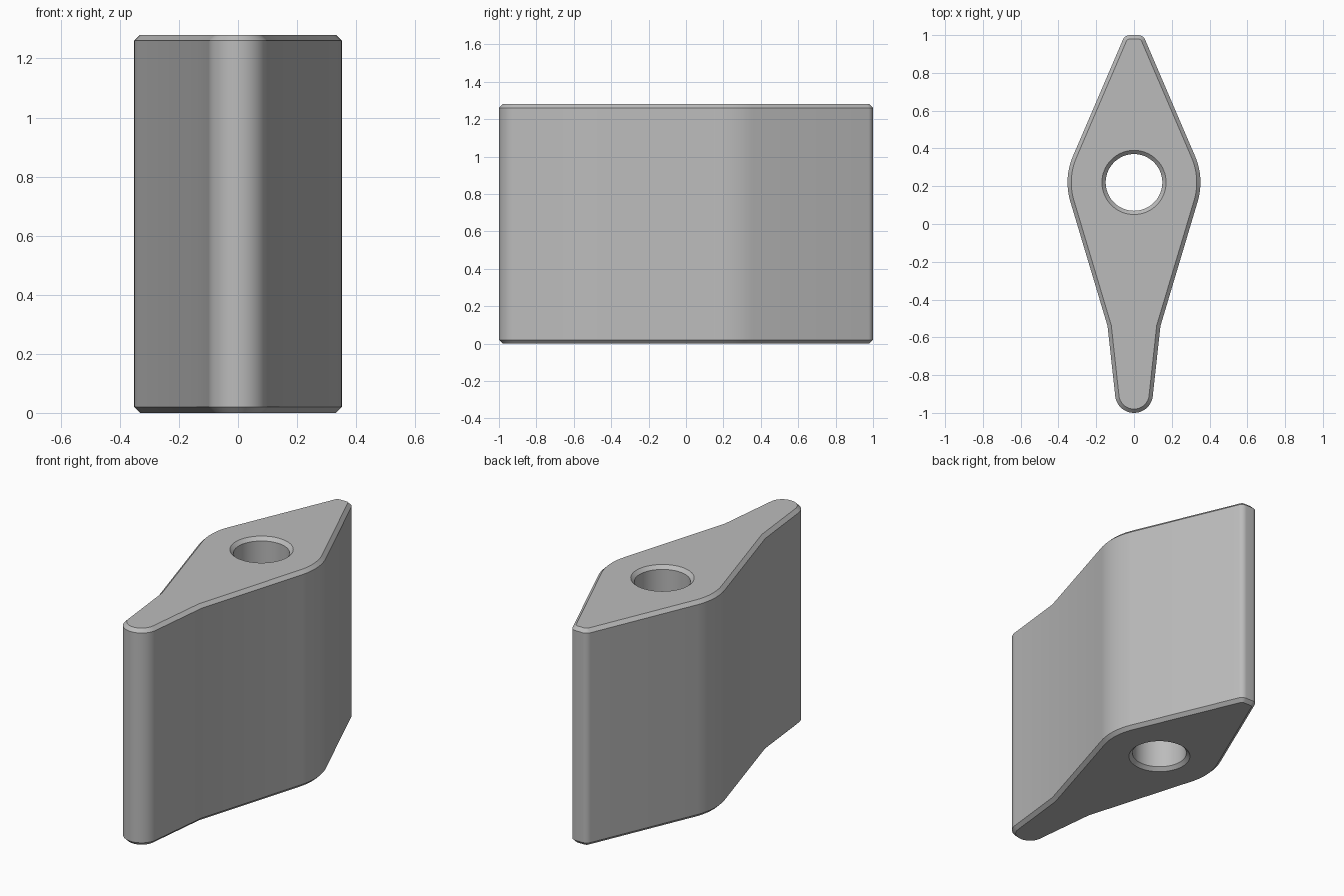
import bpy, bmesh
from math import sin, cos, radians, tau
from mathutils import Vector

cube = bpy.data.objects.get("Cube")
if cube:
    bpy.data.objects.remove(cube, do_unlink=True)

HEIGHT, CHAMFER = 1.28, 0.02
HOLE_Y, HOLE_R, HOLE_SEGMENTS = 0.22, 0.15, 64


def arc(cx, cy, r, start, end, steps):
    angles = [radians(start + (end - start) * i / steps) for i in range(steps + 1)]
    return [Vector((cx + r * cos(a), cy + r * sin(a))) for a in angles]


def inset(points, distance):
    """Move a counter-clockwise outline inwards with mitred corners."""
    result = []
    for i, p in enumerate(points):
        a = (p - points[i - 1]).normalized()
        b = (points[(i + 1) % len(points)] - p).normalized()
        na, nb = Vector((-a.y, a.x)), Vector((-b.y, b.x))
        result.append(p + (na + nb) * distance / (1 + na.dot(nb)))
    return result


def add_wall(bm, layers):
    """Bridge stacked outlines and return the bottom and top edge loops."""
    rings = [[bm.verts.new((p.x, p.y, z)) for p in pts] for pts, z in layers]
    n = len(rings[0])
    for low, high in zip(rings, rings[1:]):
        for i in range(n):
            j = (i + 1) % n
            bm.faces.new((low[i], low[j], high[j], high[i]))
    return [[bm.edges.get((r[i - 1], r[i])) for i in range(n)]
            for r in (rings[0], rings[-1])]


def chamfered(inner, outer):
    return [(inner, 0), (outer, CHAMFER), (outer, HEIGHT - CHAMFER), (inner, HEIGHT)]


# Half outline: rounded nose, waist, broad shoulder, narrow tail
half = arc(0, -0.9, 0.1, -90, -6.6, 14)
half.append(Vector((0.14, -0.54)))
half += arc(0, 0.22, 0.352, -16.5, 23.3, 12)
half += arc(0.022, 0.96, 0.04, 23.3, 90, 8)
outline = half + [Vector((-p.x, p.y)) for p in reversed(half[1:])]

# Bored hole
hole, hole_rim = [arc(0, HOLE_Y, r, 0, 360, HOLE_SEGMENTS)[:-1]
                  for r in (HOLE_R, HOLE_R + CHAMFER)]

bm = bmesh.new()
outer_loops = add_wall(bm, chamfered(inset(outline, CHAMFER), outline))
hole_loops = add_wall(bm, chamfered(hole_rim, hole))
for outer, inner in zip(outer_loops, hole_loops):
    bmesh.ops.triangle_fill(bm, edges=outer + inner, use_beauty=True)
bmesh.ops.recalc_face_normals(bm, faces=bm.faces)

mesh = bpy.data.meshes.new("bored_block")
bm.to_mesh(mesh)
bm.free()
block = bpy.data.objects.new("bored_block", mesh)
bpy.context.collection.objects.link(block)

# Plain grey finish
grey = bpy.data.materials.new("light grey")
grey.use_nodes = True
colour = (0.5, 0.5, 0.5, 1)
grey.diffuse_color = colour
grey.node_tree.nodes["Principled BSDF"].inputs["Base Color"].default_value = colour
mesh.materials.append(grey)

bpy.ops.object.select_all(action='DESELECT')
block.select_set(True)
bpy.context.view_layer.objects.active = block
bpy.ops.object.shade_smooth_by_angle(angle=radians(30))
